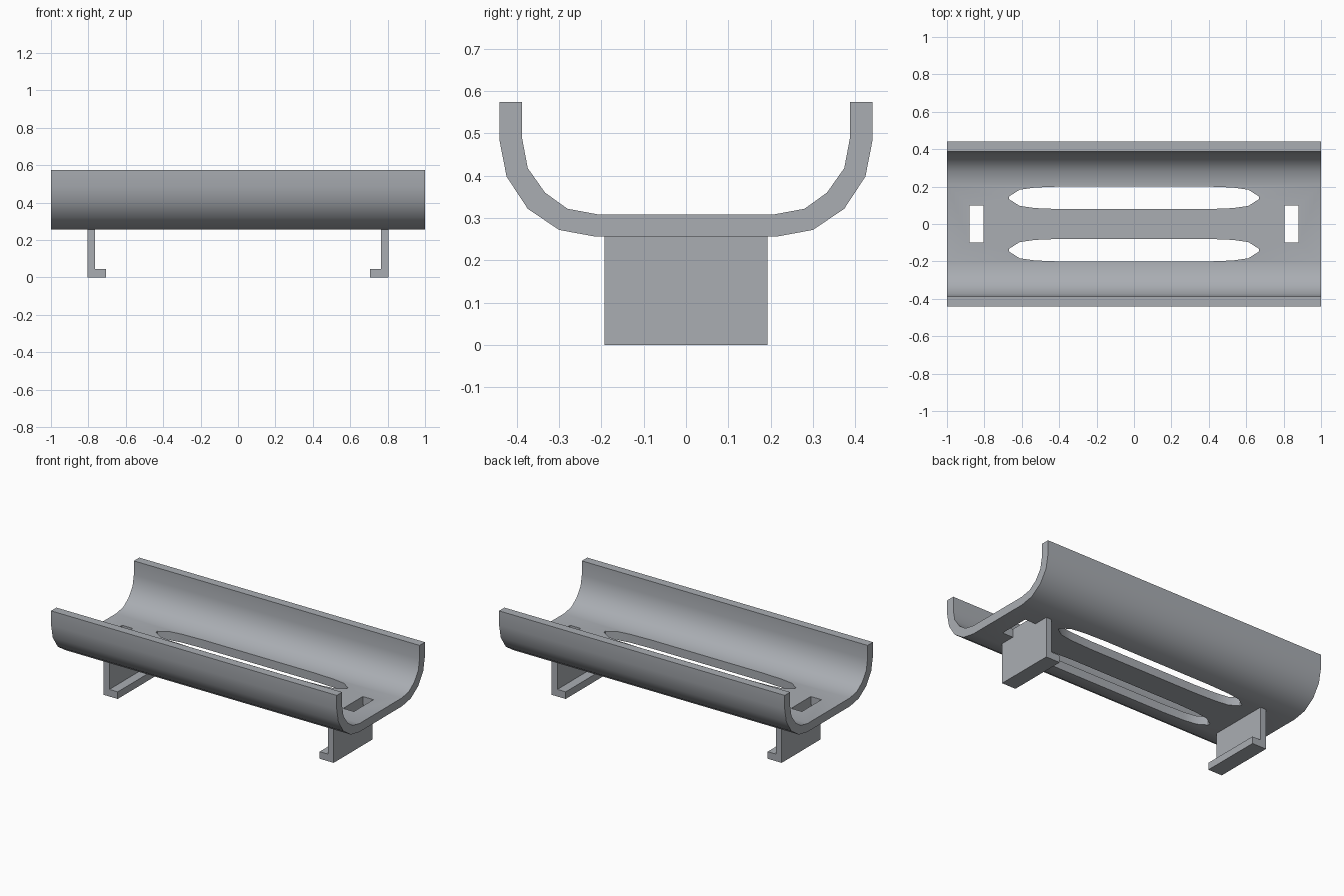
import bpy, bmesh

if "Cube" in bpy.data.objects:
    bpy.data.objects.remove(bpy.data.objects["Cube"])

grey = bpy.data.materials.new("plain grey")
grey.diffuse_color = (0.40, 0.42, 0.45, 1)
grey.use_nodes = True
grey.node_tree.nodes["Principled BSDF"].inputs["Base Color"].default_value = grey.diffuse_color


def prism(name, pts, axis, lo, hi):
    """Extrude a closed 2D outline along one axis between lo and hi."""
    def put(p, d):
        c = list(p)
        c.insert(axis, d)
        return c
    bm = bmesh.new()
    face = bm.faces.new([bm.verts.new(put(p, lo)) for p in pts])
    new = bmesh.ops.extrude_face_region(bm, geom=[face])["geom"]
    shift = [0, 0, 0]
    shift[axis] = hi - lo
    bmesh.ops.translate(bm, vec=shift,
                        verts=[v for v in new if isinstance(v, bmesh.types.BMVert)])
    bmesh.ops.recalc_face_normals(bm, faces=bm.faces)
    me = bpy.data.meshes.new(name)
    bm.to_mesh(me)
    bm.free()
    me.materials.append(grey)
    ob = bpy.data.objects.new(name, me)
    bpy.context.collection.objects.link(ob)
    return ob


def select(ob):
    bpy.ops.object.select_all(action='DESELECT')
    ob.select_set(True)
    bpy.context.view_layer.objects.active = ob


# Trough: half of the outer and inner cross-section, mirrored in y
outer = [(0.213, 0.256), (0.30, 0.272), (0.374, 0.322), (0.424, 0.398), (0.441, 0.485), (0.441, 0.574)]
inner = [(0.387, 0.574), (0.387, 0.487), (0.374, 0.418), (0.333, 0.36), (0.28, 0.322), (0.21, 0.309)]
half = outer + inner
trough = prism("trough", half + [(-y, z) for y, z in reversed(half)], 0, -1, 1)

# Cutters: two long rounded slots and two small end slots
cutters = []
quarter = [(0.667, 0.008), (0.612, 0.043), (0.53, 0.055), (0.38, 0.061)]
side = quarter + [(-x, y) for x, y in reversed(quarter)]
for s in (-1, 1):
    oval = side + [(x, -y) for x, y in reversed(side)]
    cutters.append(prism("long_slot_cutter", [(x, y + 0.14 * s) for x, y in oval], 2, 0.2, 0.4))
    a, b = 0.805 * s, 0.88 * s
    cutters.append(prism("end_slot_cutter", [(a, -0.098), (b, -0.098), (b, 0.098), (a, 0.098)], 2, 0.2, 0.4))

for c in cutters:
    c.hide_render = True
    m = trough.modifiers.new("slot", 'BOOLEAN')
    m.operation = 'DIFFERENCE'
    m.solver = 'EXACT'
    m.object = c
    select(trough)
    bpy.ops.object.modifier_apply(modifier=m.name)
for c in cutters:
    bpy.data.objects.remove(c)
select(trough)
bpy.ops.object.shade_smooth_by_angle(angle=0.6)

# L-shaped clip legs with feet pointing inward
clip = [(0.805, 0), (0.805, 0.256), (0.765, 0.256), (0.765, 0.045), (0.707, 0.045), (0.707, 0)]
for name, s in (("left_clip", -1), ("right_clip", 1)):
    bm_pts = [(x * s, z) for x, z in clip]
    prism(name, bm_pts, 1, -0.193, 0.193)
